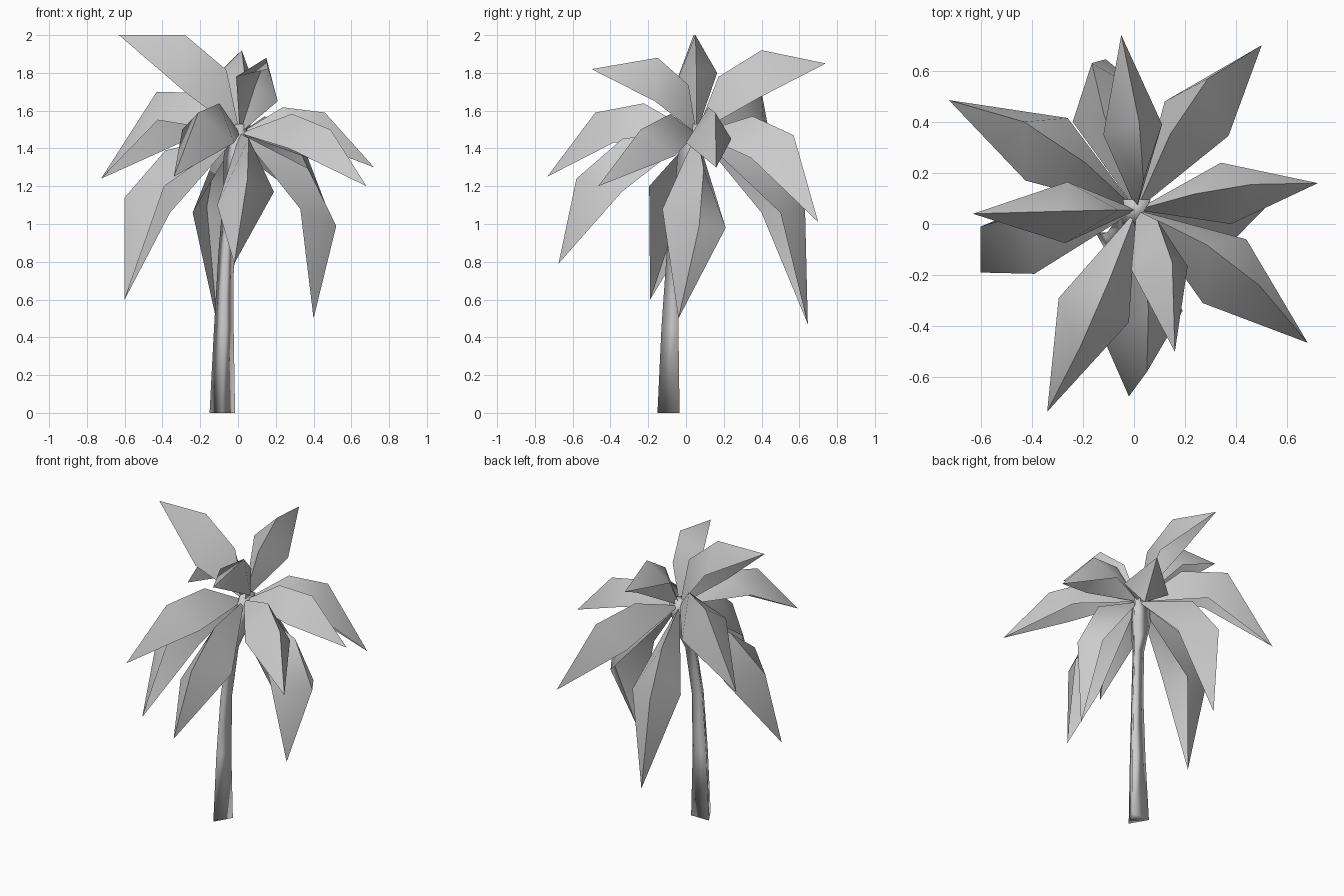
import bpy, bmesh, math
from mathutils import Vector

if "Cube" in bpy.data.objects:
    bpy.data.objects.remove(bpy.data.objects["Cube"])

def make_object(name, verts, faces):
    mesh = bpy.data.meshes.new(name)
    bm = bmesh.new()
    vs = [bm.verts.new(v) for v in verts]
    for f in faces:
        bm.faces.new([vs[i] for i in f])
    bmesh.ops.recalc_face_normals(bm, faces=bm.faces)
    bm.to_mesh(mesh)
    bm.free()
    ob = bpy.data.objects.new(name, mesh)
    bpy.context.collection.objects.link(ob)
    bpy.ops.object.select_all(action='DESELECT')
    ob.select_set(True)
    bpy.context.view_layer.objects.active = ob
    return ob

# Trunk: three-sided leaning tube (x, y, z, radius), flaring at the crown
rings = [(-.083, -.073, 0, .078), (-.075, -.07, .45, .06), (-.063, -.055, .85, .047),
         (-.038, -.015, 1.17, .044), (-.012, .03, 1.35, .076), (.012, .065, 1.53, .062)]
verts, faces = [], []
for x, y, z, r in rings:
    for k in range(3):
        a = math.radians(-90 + 120 * k)
        verts.append((x + r * math.cos(a), y + r * math.sin(a), z))
for i in range(len(rings) - 1):
    for k in range(3):
        n = (k + 1) % 3
        faces.append((3*i + k, 3*i + n, 3*i + 3 + n, 3*i + 3 + k))
last = 3 * (len(rings) - 1)
faces += [(2, 1, 0), (last, last + 1, last + 2)]
make_object("trunk", verts, faces)
bpy.ops.object.shade_smooth_by_angle(angle=math.radians(130))

ROOT = Vector((.01, .055, 1.48))

# Frond: folded leaf with an arched ridge and one corner on each side
def frond(name, tip, bend, left, right):
    tip, bend = Vector(tip), Vector(bend)
    chord = bend - ROOT
    side = chord.cross(tip - bend)
    up = side.cross(chord).normalized()
    if up.dot(tip - bend) > 0:
        up = -up
    arch = ROOT + chord * .55 + up * chord.length * .17
    verts = [ROOT, arch, bend, tip, left, right]
    faces = [(0, 1, 4), (1, 2, 4), (2, 3, 4), (1, 0, 5), (2, 1, 5), (3, 2, 5)]
    make_object(name, verts, faces)
    bpy.ops.object.shade_smooth_by_angle(angle=math.radians(50))

# Tip, ridge bend and the two side corners of each frond
frond("frond_left_up", (-.63, .04, 2), (-.28, .05, 2), (-.26, .165, 1.8), (-.27, -.075, 1.69))
frond("frond_back_up", (-.05, .74, 1.85), (.02, .4, 1.92), (.11, .39, 1.67), (-.12, .35, 1.78))
frond("frond_front_up", (.16, -.5, 1.82), (.15, -.15, 1.88), (-.01, -.18, 1.78), (.21, -.165, 1.65))
frond("frond_back_right", (.5, .7, 1.01), (.29, .57, 1.47), (.37, .345, 1.35), (.12, .48, 1.3))
frond("frond_right", (.72, .16, 1.3), (.46, .155, 1.59), (.38, 0, 1.43), (.34, .24, 1.45))
frond("frond_front_right", (.68, -.465, 1.2), (.49, -.24, 1.5), (.27, -.31, 1.4), (.44, -.06, 1.36))
frond("frond_right_low", (.4, -.04, .5), (.52, .07, .99), (.33, -.125, 1.08), (.43, .21, .98))
frond("frond_front_low", (-.02, -.675, .79), (.05, -.58, 1.24), (-.11, -.47, 1.1), (.19, -.34, 1.17))
frond("frond_front_left", (-.34, -.735, 1.25), (-.21, -.48, 1.59), (-.295, -.29, 1.5), (-.02, -.385, 1.43))
frond("frond_left_low", (-.6, -.19, .6), (-.6, -.01, 1.14), (-.36, .09, 1.06), (-.39, -.195, 1.2))
frond("frond_back_left", (-.725, .485, 1.24), (-.43, .4, 1.7), (-.26, .415, 1.45), (-.425, .17, 1.55))
frond("frond_back_low", (-.11, .645, .47), (-.165, .63, 1.09), (.06, .5, 1.06), (-.24, .4, 1.06))
